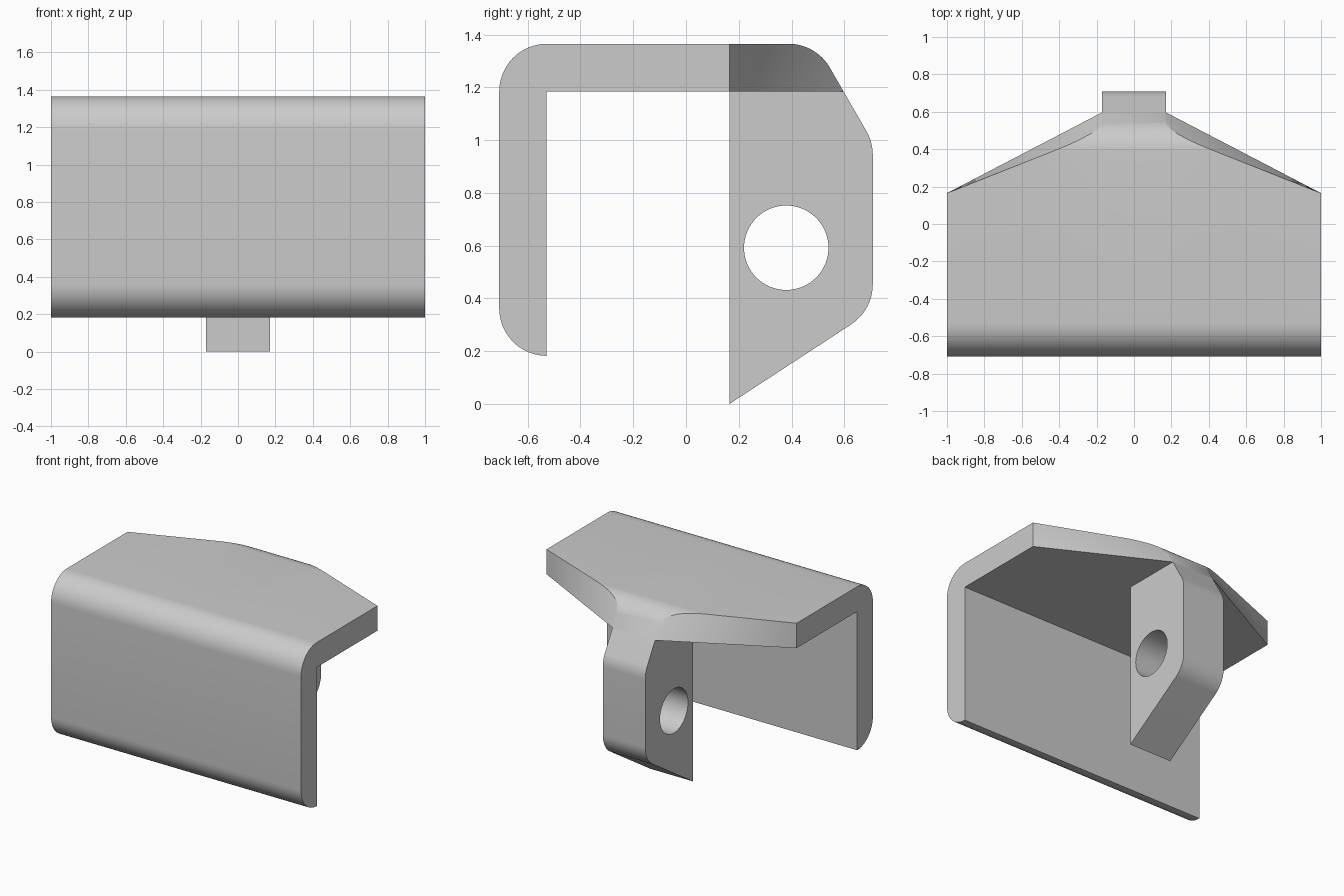
import bpy, bmesh
from math import sin, cos, radians
from mathutils import Vector

cube = bpy.data.objects.get("Cube")
if cube:
    bpy.data.objects.remove(cube)

grey = bpy.data.materials.new("light_grey")
grey.use_nodes = True
grey.diffuse_color = (0.6, 0.6, 0.6, 1)
grey.node_tree.nodes["Principled BSDF"].inputs["Base Color"].default_value = (0.6, 0.6, 0.6, 1)

R = 0.18                       # plate thickness and every edge radius
TOP, UNDER = 1.365, 1.185      # top and underside of the roof plate
FRONT, BACK = -0.708, 0.708
INNER = FRONT + R              # inner face of the front wall
WALL_FOOT = 0.182              # lower edge of the front wall
TIP = 0.165                    # back edge of the roof at its outer ends
HALF = 0.17                    # half width of the rib
LEAN = 0.577                   # lean of the sloped back face
LOW = 0.597                    # back edge of the roof where it meets the rib
HIGH = LOW - LEAN * R
ARC_Y = HIGH - LEAN * R        # centre of the rounded back edge


def arc(y, z, start, end, steps=12):
    angles = [radians(start + (end - start) * i / steps) for i in range(steps + 1)]
    return [(y + R * cos(a), z + R * sin(a)) for a in angles]


def make_object(name, sections):
    """Loft closed (y, z) outlines, given as (x, outline) pairs."""
    bm = bmesh.new()
    rings = [[bm.verts.new((x, y, z)) for y, z in pts] for x, pts in sections]
    n = len(rings[0])
    for a, b in zip(rings, rings[1:]):
        for i in range(n):
            j = (i + 1) % n
            bm.faces.new((a[i], a[j], b[j], b[i]))
    bm.faces.new(rings[0])
    bm.faces.new(rings[-1][::-1])
    bmesh.ops.remove_doubles(bm, verts=bm.verts, dist=0.00002)
    bmesh.ops.recalc_face_normals(bm, faces=bm.faces)
    mesh = bpy.data.meshes.new(name)
    bm.to_mesh(mesh)
    bm.free()
    mesh.materials.append(grey)
    obj = bpy.data.objects.new(name, mesh)
    bpy.context.collection.objects.link(obj)
    return obj


def smooth(obj):
    bpy.ops.object.select_all(action='DESELECT')
    obj.select_set(True)
    bpy.context.view_layer.objects.active = obj
    bpy.ops.object.shade_smooth_by_angle(angle=radians(28))


# Front wall and roof: one bent plate whose twisted back faces taper outwards
def back_y(s, z):
    slope = LOW - LEAN * (z - UNDER)
    return slope + (TIP - slope) * s


def plate_outline(s):
    pts = arc(INNER, WALL_FOOT + R, 270, 180) + arc(INNER, UNDER, 180, 90)
    if back_y(s, TOP) <= ARC_Y + 1e-6:        # rounded edge is fully cut away
        pts += [(back_y(s, TOP), TOP)] * 13
    else:                                     # find where the rounding is cut
        lo, hi = 30.0, 90.0
        for _ in range(40 if s > 0 else 0):
            mid = (lo + hi) / 2
            a = radians(mid)
            if ARC_Y + R * cos(a) > back_y(s, UNDER + R * sin(a)):
                lo = mid
            else:
                hi = mid
        pts += arc(ARC_Y, UNDER, 90, lo)
    z_edge = pts[-1][1]
    for i in range(1, 5):
        z = z_edge + (UNDER - z_edge) * i / 4
        pts.append((back_y(s, z), z))
    return pts + [(INNER, UNDER)]


s_flat = (HIGH - ARC_Y) / (HIGH - TIP)
stations = [s_flat * (i / 12) ** 2 for i in range(13)]
stations += [s_flat + (1 - s_flat) * i / 6 for i in range(1, 7)]
right = [(-HALF - (1 - HALF) * s, plate_outline(s)) for s in reversed(stations)]
left = [(HALF + (1 - HALF) * s, plate_outline(s)) for s in stations]
smooth(make_object("front_wall_and_roof", right + left))


# Back rib with rounded corners
def fillet(before, corner, after):
    p, c, q = Vector(before), Vector(corner), Vector(after)
    u, v = (p - c).normalized(), (q - c).normalized()
    half = u.angle(v) / 2
    centre = c + (u + v).normalized() * (R / sin(half))
    reach = R * cos(half) / sin(half)          # corner to tangent point
    start = (c + u * reach - centre).normalized()
    end = (c + v * reach - centre).normalized()
    return [tuple(centre + R * start.lerp(end, i / 10).normalized()) for i in range(11)]


foot, head = (TIP, 0), (LOW, UNDER)
upper = (BACK, UNDER - (BACK - LOW) / LEAN)
lower = (BACK, 0.355)
outline = [(TIP, UNDER), head] + fillet(head, upper, lower) + fillet(upper, lower, foot) + [foot]
rib = make_object("back_rib", [(-HALF, outline), (HALF, outline)])

# Round hole through the rib
bpy.ops.mesh.primitive_cylinder_add(vertices=64, radius=0.16, depth=1,
                                    location=(0, 0.38, 0.592), rotation=(0, radians(90), 0))
cutter = bpy.context.object
cutter.name = "hole_cutter"
cutter.data.materials.append(grey)
cut = rib.modifiers.new("hole", 'BOOLEAN')
cut.operation = 'DIFFERENCE'
cut.solver = 'EXACT'
cut.object = cutter
bpy.ops.object.select_all(action='DESELECT')
rib.select_set(True)
bpy.context.view_layer.objects.active = rib
bpy.ops.object.modifier_apply(modifier=cut.name)
bpy.data.objects.remove(cutter)
smooth(rib)
